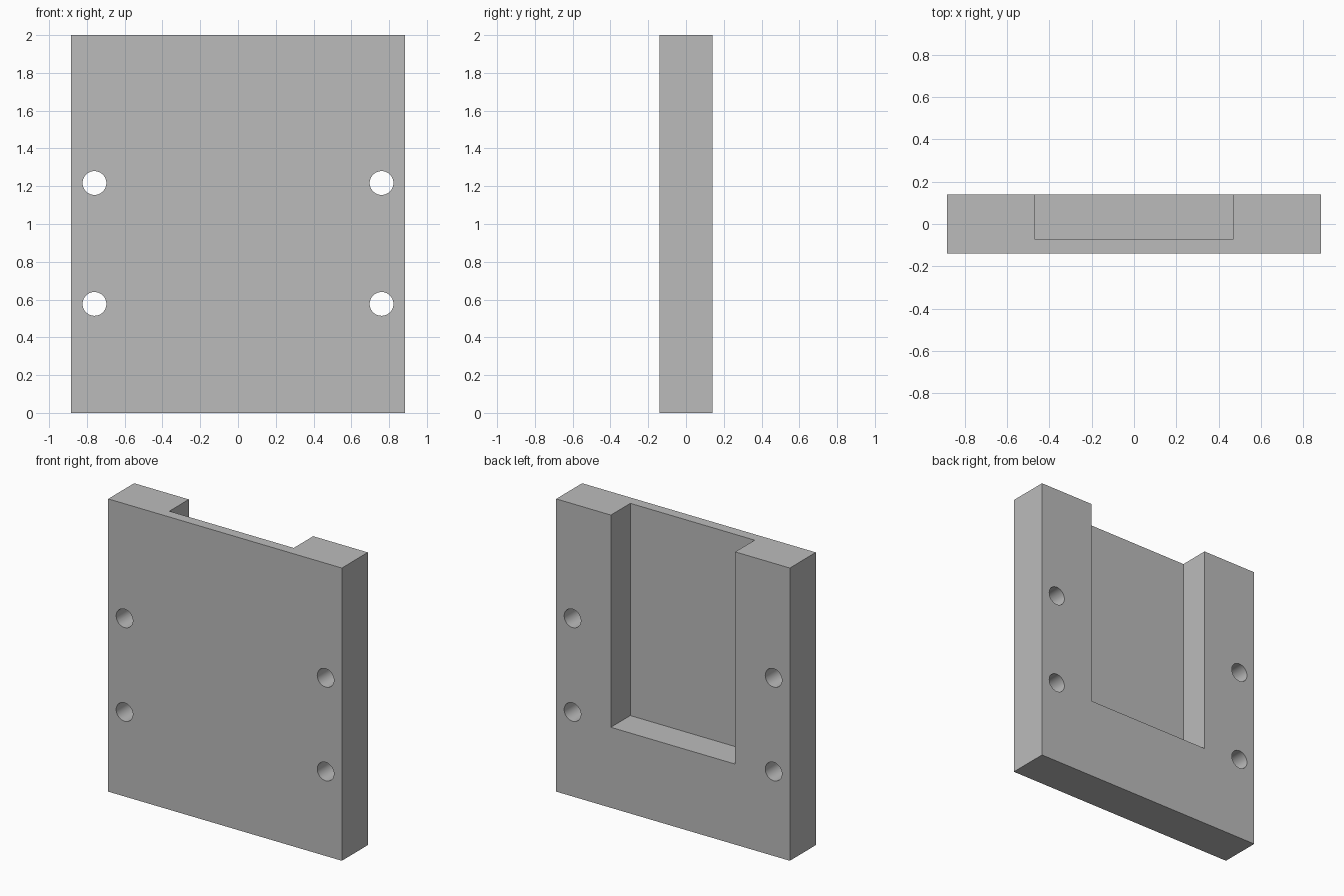
import bpy
import math

cube = bpy.data.objects.get("Cube")
if cube:
    bpy.data.objects.remove(cube, do_unlink=True)

WIDTH, DEPTH, HEIGHT = 1.766, 0.28, 2.0
POCKET_HALF, POCKET_FLOOR, POCKET_BASE = 0.47, -0.07, 0.55
HOLE_X, HOLE_HEIGHTS, HOLE_RADIUS = 0.76, (0.577, 1.217), 0.063

grey = bpy.data.materials.new("plain_grey")
grey.use_nodes = True
colour = (0.5, 0.5, 0.5, 1)
grey.diffuse_color = colour
grey.node_tree.nodes["Principled BSDF"].inputs["Base Color"].default_value = colour


def box(name, low, high):
    """Box spanning two opposite corners."""
    centre = [(a + b) / 2 for a, b in zip(low, high)]
    bpy.ops.mesh.primitive_cube_add(size=1, location=centre)
    obj = bpy.context.object
    obj.name = name
    obj.scale = [b - a for a, b in zip(low, high)]
    bpy.ops.object.transform_apply(location=True, rotation=False, scale=True)
    obj.data.materials.append(grey)
    return obj


# Plate
plate = box("mounting_plate", (-WIDTH / 2, -DEPTH / 2, 0), (WIDTH / 2, DEPTH / 2, HEIGHT))

# Pocket open to the back and top
cutters = [box("pocket_cutter", (-POCKET_HALF, POCKET_FLOOR, POCKET_BASE),
               (POCKET_HALF, DEPTH, HEIGHT + DEPTH))]

# Through holes along both sides
for side in (-1, 1):
    for height in HOLE_HEIGHTS:
        bpy.ops.mesh.primitive_cylinder_add(
            vertices=48, radius=HOLE_RADIUS, depth=DEPTH * 2,
            location=(side * HOLE_X, 0, height), rotation=(math.pi / 2, 0, 0))
        hole = bpy.context.object
        hole.name = "hole_cutter"
        hole.data.materials.append(grey)
        cutters.append(hole)

# Cut the plate, then discard the cutters
bpy.ops.object.select_all(action="DESELECT")
plate.select_set(True)
bpy.context.view_layer.objects.active = plate
for cutter in cutters:
    cutter.hide_render = True
    cut = plate.modifiers.new("cut", "BOOLEAN")
    cut.operation = "DIFFERENCE"
    cut.solver = "EXACT"
    cut.object = cutter
    bpy.ops.object.modifier_apply(modifier=cut.name)
    bpy.data.objects.remove(cutter, do_unlink=True)

# Smooth hole walls, crisp edges elsewhere
bpy.ops.object.shade_smooth_by_angle(angle=math.radians(30))
